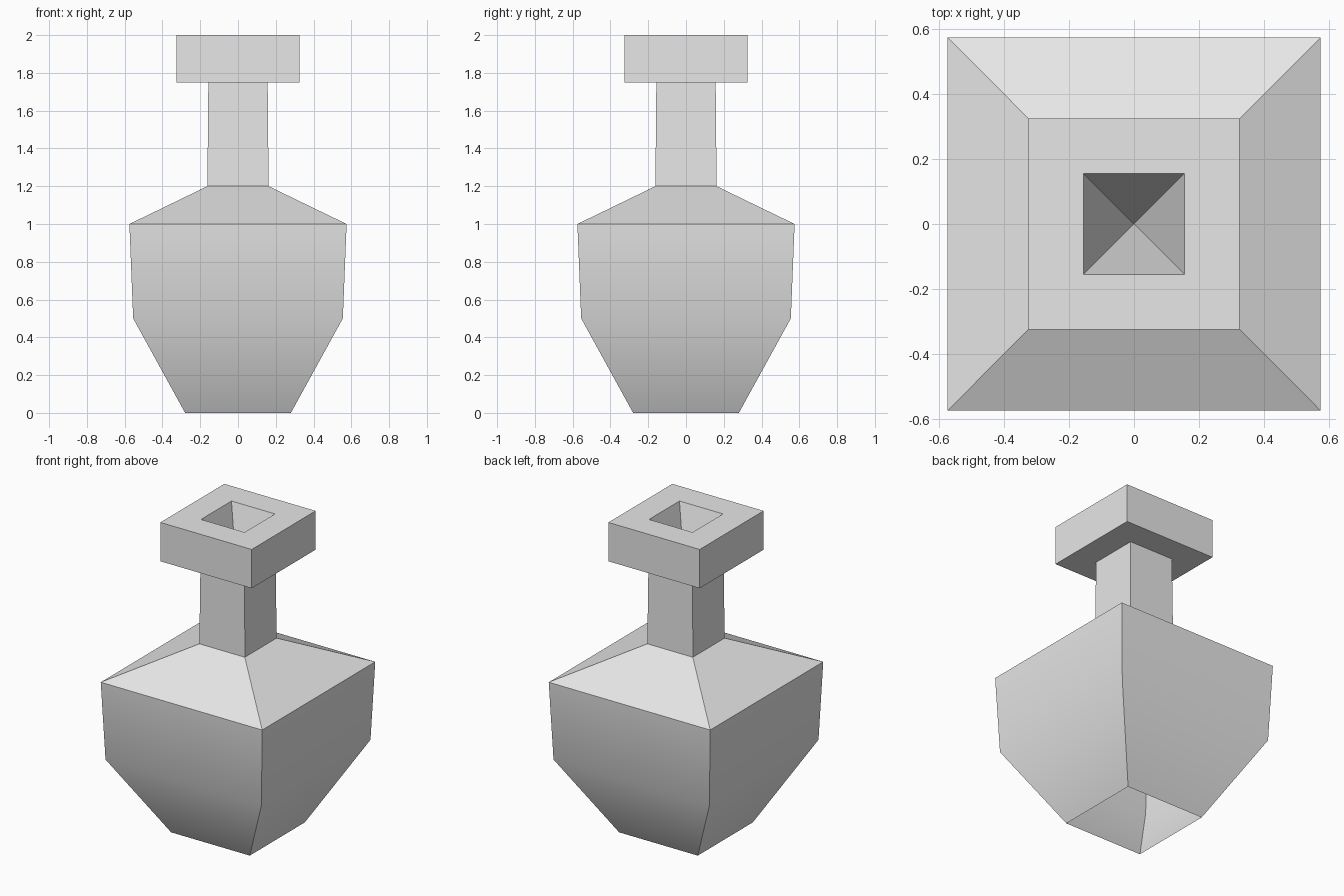
import bpy
import bmesh
from math import radians

cube = bpy.data.objects.get("Cube")
if cube:
    bpy.data.objects.remove(cube, do_unlink=True)

# Plain grey clay
clay = bpy.data.materials.new("grey_clay")
clay.use_nodes = True
grey = (0.8, 0.8, 0.8, 1.0)
clay.diffuse_color = grey
clay.node_tree.nodes["Principled BSDF"].inputs["Base Color"].default_value = grey

# Profile as (half width, height): open foot, belly, shoulder, neck, lip
PROFILE = [(0.28, 0.0), (0.555, 0.5), (0.575, 1.0), (0.162, 1.2),
           (0.157, 1.75), (0.325, 1.75), (0.325, 2.0), (0.155, 2.0)]
MOUTH_DEPTH = 0.5
CORNERS = [(-1, -1), (1, -1), (1, 1), (-1, 1)]


def square_vase(name, profile, mouth_depth):
    bm = bmesh.new()
    rings = [[bm.verts.new((sx * r, sy * r, z)) for sx, sy in CORNERS]
             for r, z in profile]
    # Outer shell, from the foot up to the inner edge of the lip
    for low, high in zip(rings, rings[1:]):
        for k in range(4):
            n = (k + 1) % 4
            bm.faces.new((low[k], low[n], high[n], high[k]))
    # Mouth tapering down to a point inside the neck
    rim = rings[-1]
    tip = bm.verts.new((0, 0, profile[-1][1] - mouth_depth))
    for k in range(4):
        bm.faces.new((rim[k], rim[(k + 1) % 4], tip))
    mesh = bpy.data.meshes.new(name)
    bm.to_mesh(mesh)
    bm.free()
    obj = bpy.data.objects.new(name, mesh)
    bpy.context.collection.objects.link(obj)
    mesh.materials.append(clay)
    return obj


vase = square_vase("vase", PROFILE, MOUTH_DEPTH)

# Soft bend at the belly, crisp edges elsewhere
bpy.ops.object.select_all(action='DESELECT')
vase.select_set(True)
bpy.context.view_layer.objects.active = vase
bpy.ops.object.shade_smooth_by_angle(angle=radians(30))
